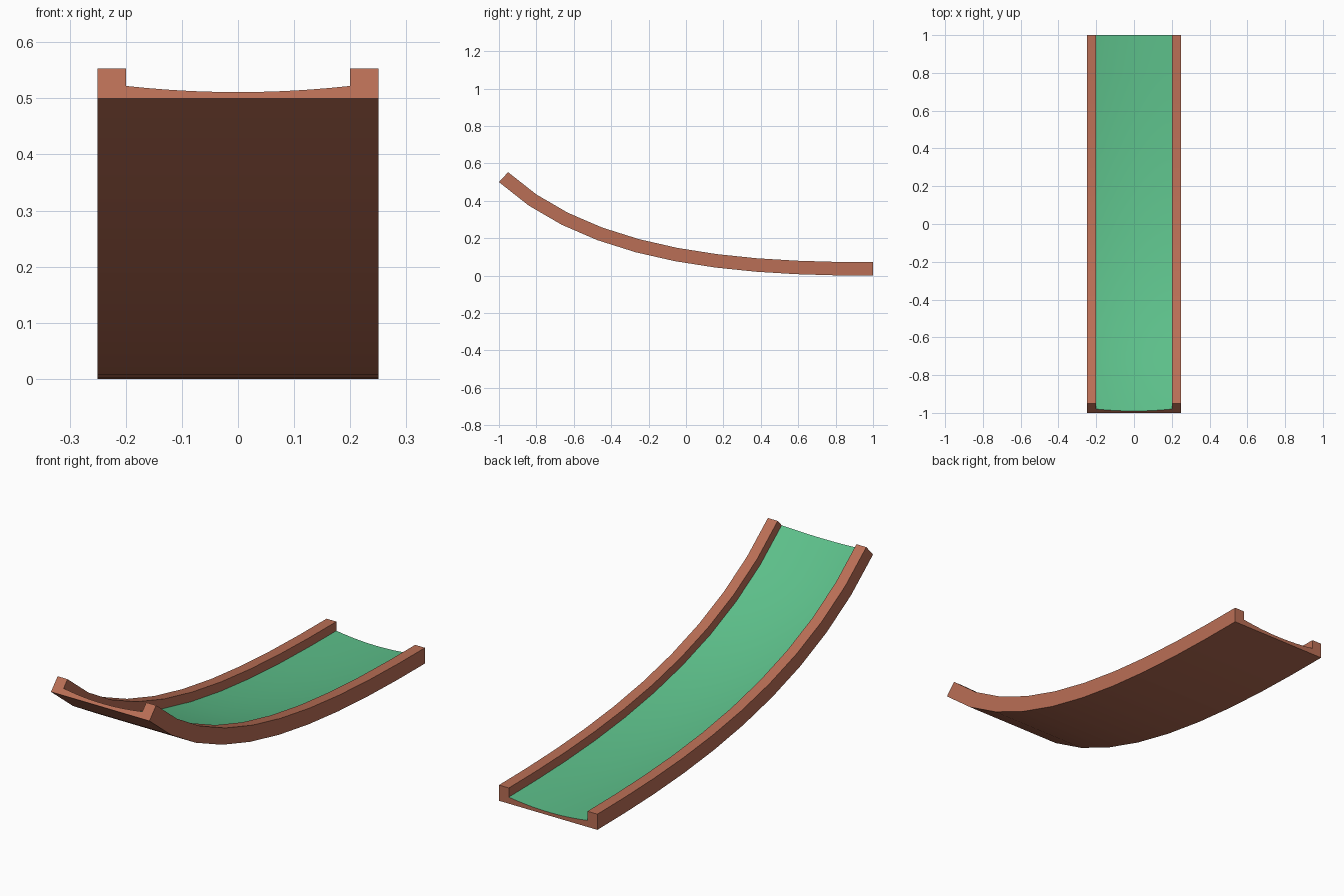
import bpy, bmesh, math
from mathutils import Vector

if "Cube" in bpy.data.objects:
    bpy.data.objects.remove(bpy.data.objects["Cube"])


def material(name, rgb):
    m = bpy.data.materials.new(name)
    m.diffuse_color = (*rgb, 1)
    m.use_nodes = True
    m.node_tree.nodes["Principled BSDF"].inputs["Base Color"].default_value = m.diffuse_color
    return m


wood = material("red brown", (0.49, 0.158, 0.092))
felt = material("green", (0.107, 0.515, 0.25))

# Side curve of the underside (y, z), cubic
P = [Vector(p) for p in ((-1, 0.5), (-0.5, 0.04), (0.34, 0), (1, 0))]
STEPS = 10


def curve(t):
    s = 1 - t
    pos = s**3 * P[0] + 3*s*s*t * P[1] + 3*s*t*t * P[2] + t**3 * P[3]
    tan = s*s * (P[1]-P[0]) + 2*s*t * (P[2]-P[1]) + t*t * (P[3]-P[2])
    tan.normalize()
    return pos, Vector((-tan.y, tan.x))


# Cross-section (x, height): two rails with a shallow dished floor between
W, R, H, N = 0.25, 0.20, 0.072, 12
floor = [(R - 2*R*i/N, 0.015 + 0.015 * (1 - 2*i/N)**2) for i in range(N + 1)]
section = [(-W, 0), (W, 0), (W, H), (R, H)] + floor + [(-R, H), (-W, H)]
floor_edges = range(4, 4 + N)

# Sweep the section along the curve
bm = bmesh.new()
rings = []
for k in range(STEPS + 1):
    pos, nor = curve(k / STEPS)
    rings.append([bm.verts.new((x, pos.x + nor.x*h, pos.y + nor.y*h)) for x, h in section])
n = len(section)
for a, b in zip(rings, rings[1:]):
    for i in range(n):
        j = (i + 1) % n
        f = bm.faces.new((a[i], a[j], b[j], b[i]))
        f.material_index = 1 if i in floor_edges else 0
bm.faces.new(rings[0])
bm.faces.new(rings[-1])
bmesh.ops.recalc_face_normals(bm, faces=bm.faces)

mesh = bpy.data.meshes.new("curved_ramp")
bm.to_mesh(mesh)
bm.free()
mesh.materials.append(wood)
mesh.materials.append(felt)
ramp = bpy.data.objects.new("curved_ramp", mesh)
bpy.context.collection.objects.link(ramp)

# Smooth along the curve, crisp rail edges
bpy.context.view_layer.objects.active = ramp
ramp.select_set(True)
bpy.ops.object.shade_smooth_by_angle(angle=math.radians(30))
